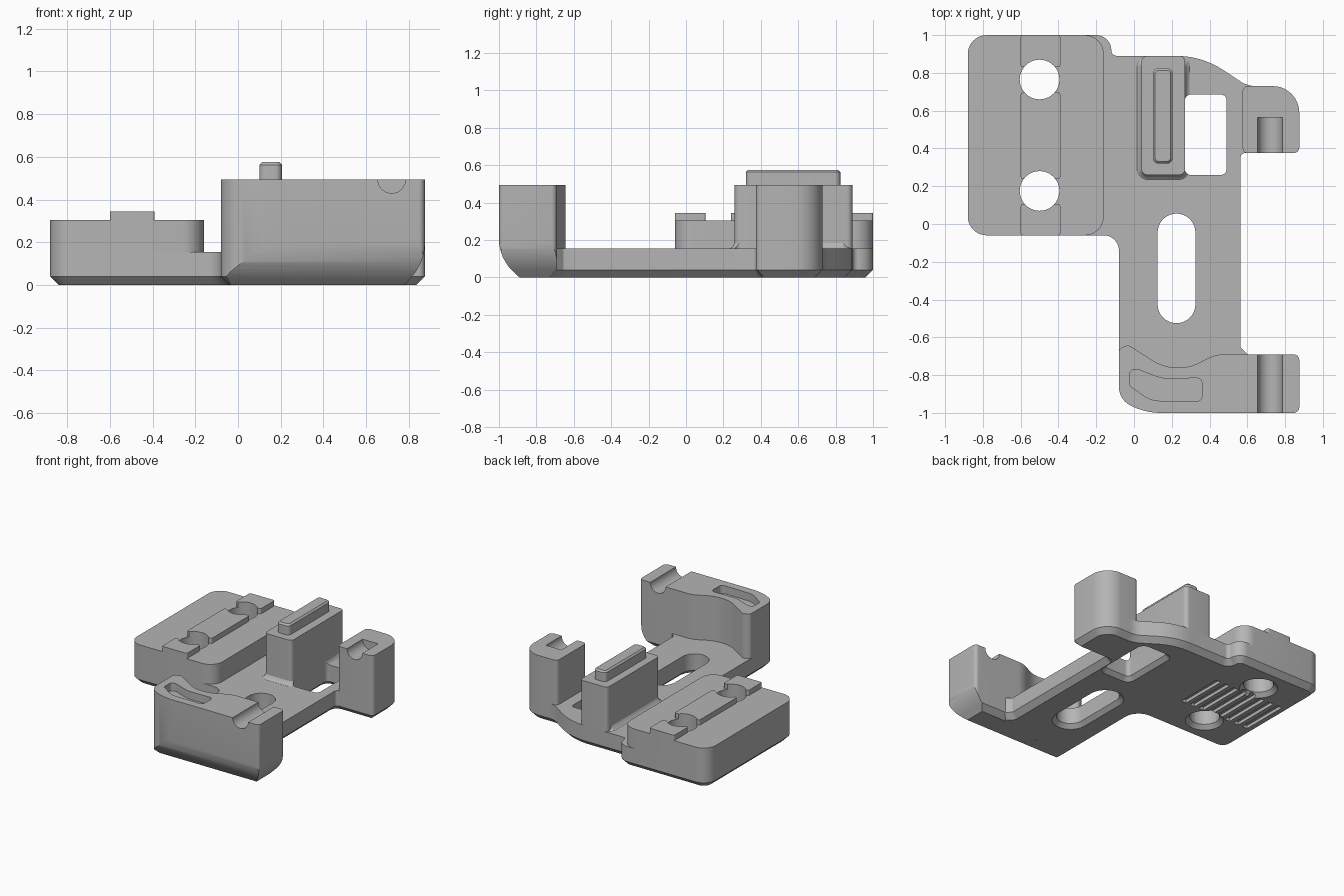
import bpy, bmesh, math
from mathutils import Vector

cube = bpy.data.objects.get("Cube")
if cube:
    bpy.data.objects.remove(cube, do_unlink=True)

grey = bpy.data.materials.new("plain grey")
grey.use_nodes = True
grey.diffuse_color = (0.46, 0.46, 0.46, 1)
grey.node_tree.nodes["Principled BSDF"].inputs["Base Color"].default_value = grey.diffuse_color

SEGMENTS = 10
AXES = {"z": lambda u, v, w: (u, v, w),
        "x": lambda u, v, w: (w, u, v),
        "y": lambda u, v, w: (u, -w, v)}


def ring(outline, inset):
    """Inset a counter-clockwise outline of (u, v, radius) and round its corners."""
    pts = [Vector(p[:2]) for p in outline]
    n, corners = len(pts), []
    for i in range(n):
        a = (pts[i] - pts[i - 1]).normalized()
        b = (pts[(i + 1) % n] - pts[i]).normalized()
        na, nb = Vector((-a.y, a.x)), Vector((-b.y, b.x))
        turn = math.atan2(a.cross(b), a.dot(b))
        shifted = pts[i] + (na + nb) * inset / (1 + na.dot(nb))
        corners.append((shifted, a, na, turn, outline[i][2]))
    result = []
    for p, a, na, turn, r in corners:
        if r == 0:
            result.append(p)
            continue
        side = math.copysign(1, turn)
        r = max(0.004, r - side * inset)
        start = p - a * r * math.tan(abs(turn) / 2)
        for k in range(SEGMENTS + 1):
            t = abs(turn) * k / SEGMENTS
            result.append(start + a * r * math.sin(t) + na * side * r * (1 - math.cos(t)))
    return result


def prism(name, outline, levels, axis="z"):
    """Stack insets of an outline; levels are (height, inset)."""
    bm = bmesh.new()
    rings = [[bm.verts.new(AXES[axis](p.x, p.y, w)) for p in ring(outline, inset)]
             for w, inset in levels]
    for low, high in zip(rings, rings[1:]):
        for i in range(len(low)):
            bm.faces.new((low[i - 1], low[i], high[i], high[i - 1]))
    bm.faces.new(rings[0][::-1])
    bm.faces.new(rings[-1])
    mesh = bpy.data.meshes.new(name)
    bm.to_mesh(mesh)
    bm.free()
    mesh.materials.append(grey)
    obj = bpy.data.objects.new(name, mesh)
    bpy.context.collection.objects.link(obj)
    return obj


def rect(x0, x1, y0, y1, r=0.0):
    return [(x0, y0, r), (x1, y0, r), (x1, y1, r), (x0, y1, r)]


def boolean(target, tools, operation="DIFFERENCE"):
    bpy.context.view_layer.objects.active = target
    for tool in tools:
        mod = target.modifiers.new("shape", "BOOLEAN")
        mod.object, mod.operation, mod.solver = tool, operation, "EXACT"
        bpy.ops.object.modifier_apply(modifier=mod.name)


BASE, TOP, BLOCK = 0.155, 0.495, 0.305

# Base plate with chamfered underside
base = prism("base_plate", [
    (-0.88, -0.06, 0.1), (-0.08, -0.06, 0.08), (-0.08, -0.84, 0.03),
    (0.605, -0.84, 0.01), (0.605, -0.695, 0.01), (0.565, -0.655, 0.01),
    (0.565, 0.375, 0.02), (0.875, 0.375, 0.03), (0.875, 0.73, 0.14),
    (0.6, 0.73, 0.15), (0.36, 0.89, 0.45), (-0.12, 0.89, 0.03),
    (-0.12, 1.0, 0.08), (-0.88, 1.0, 0.1)],
    [(0, 0.04), (0.04, 0), (BASE, 0)])

# Mounting block with a split rib
block = prism("mounting_block", rect(-0.88, -0.16, -0.06, 1.0, 0.1), [(BASE, 0), (BLOCK, 0)])
ribs = [prism("block_rib", rect(-0.6, -0.39, y0, y1, 0.012), [(BLOCK - 0.02, 0), (0.345, 0)])
        for y0, y1 in ((-0.06, 0.105), (0.24, 0.695), (0.83, 1.0))]

# Tall post with a ridge on top and a flared foot
prism("centre_post", rect(0.04, 0.27, 0.26, 0.89, 0.03), [(0.1, 0), (TOP, 0)])
prism("post_ridge", rect(0.1, 0.205, 0.32, 0.825, 0.03), [(TOP - 0.02, 0), (0.563, 0), (0.575, 0.012)])
foot = prism("post_foot", rect(0.04, 0.27, 0.26, 0.86, 0.03),
             [(0.1, -0.025), (BASE, -0.025), (BASE + 0.01, -0.01), (BASE + 0.03, 0)])

# Rear corner post
rear = prism("rear_post", [(0.575, 0.375, 0.03), (0.875, 0.375, 0.03),
                           (0.875, 0.73, 0.14), (0.575, 0.73, 0.03)],
             [(0.1, 0), (TOP, 0)])

# Front wall, rounded under its front and left-hand end
wall = prism("front_wall", [
    (-0.08, -0.93, 0.11), (0.06, -1.0, 0.35), (0.875, -1.0, 0.03), (0.875, -0.69, 0.03),
    (0.43, -0.69, 0.2), (0.22, -0.8, 0.25), (-0.03, -0.64, 0.03), (-0.08, -0.66, 0.03)],
    [(0, 0.04), (0.04, 0), (TOP, 0)])
front_hull = prism("front_hull", [(-1.001, 0.7, 0), (-1.001, 0.1, 0.25), (-0.868, -0.02, 0),
                                  (-0.4, -0.02, 0), (-0.4, 0.7, 0)], [(-1, 0), (1.2, 0)], "x")
end_hull = prism("end_hull", [(-0.3, -0.02, 0), (0.763, -0.02, 0), (0.876, 0.11, 0.25),
                              (0.876, 0.7, 0), (-0.3, 0.7, 0)], [(0.4, 0), (1.2, 0)], "y")
boolean(wall, [front_hull, end_hull], "INTERSECT")

# Curved pocket in the wall top
pocket = prism("pocket_cutter", [
    (-0.025, -0.855, 0.03), (0.09, -0.935, 0.15), (0.36, -0.94, 0.03), (0.36, -0.815, 0.03),
    (0.15, -0.82, 0.2), (0.02, -0.77, 0.02), (-0.02, -0.77, 0.025)],
    [(TOP - 0.06, 0), (0.6, 0)])

# Round channels across both end posts
channel = rect(0.655, 0.785, TOP - 0.065, TOP + 0.065, 0.0649)
wall_channel = prism("channel_cutter", channel, [(0.6, 0), (1.1, 0)], "y")
rear_channel = prism("channel_cutter", channel, [(-0.565, 0), (-0.3, 0)], "y")
boolean(wall, [pocket, wall_channel])
boolean(rear, [rear_channel])

# Through openings, widened at the underside
through = [(-0.01, -0.04), (0.03, 0), (0.7, 0)]
holes = [prism("hole_cutter", rect(-0.605, -0.395, y - 0.105, y + 0.105, 0.1049), through)
         for y in (0.175, 0.765)]
slot = prism("slot_cutter", rect(0.125, 0.325, -0.525, 0.055, 0.0999), through)
window = prism("window_cutter", rect(0.27, 0.49, 0.26, 0.685, 0.03), through)

# Grip grooves under the block
grooves = [prism("groove_cutter", rect(x - 0.022, x + 0.022, 0.28, 0.66), [(-0.1, 0), (0.025, 0)])
           for x in (-0.5 + 0.08 * (i - 3.5) for i in range(8))]

boolean(base, holes + [slot, window] + grooves)
boolean(foot, [window])
for part in [block] + ribs:
    boolean(part, holes)

for tool in [front_hull, end_hull, pocket, wall_channel, rear_channel, slot, window] + holes + grooves:
    bpy.data.objects.remove(tool, do_unlink=True)

# Smooth the rounded corners, keep the edges crisp
for obj in bpy.context.collection.objects:
    if obj.type == "MESH":
        bpy.ops.object.select_all(action="DESELECT")
        obj.select_set(True)
        bpy.context.view_layer.objects.active = obj
        bpy.ops.object.shade_smooth_by_angle(angle=math.radians(30))
